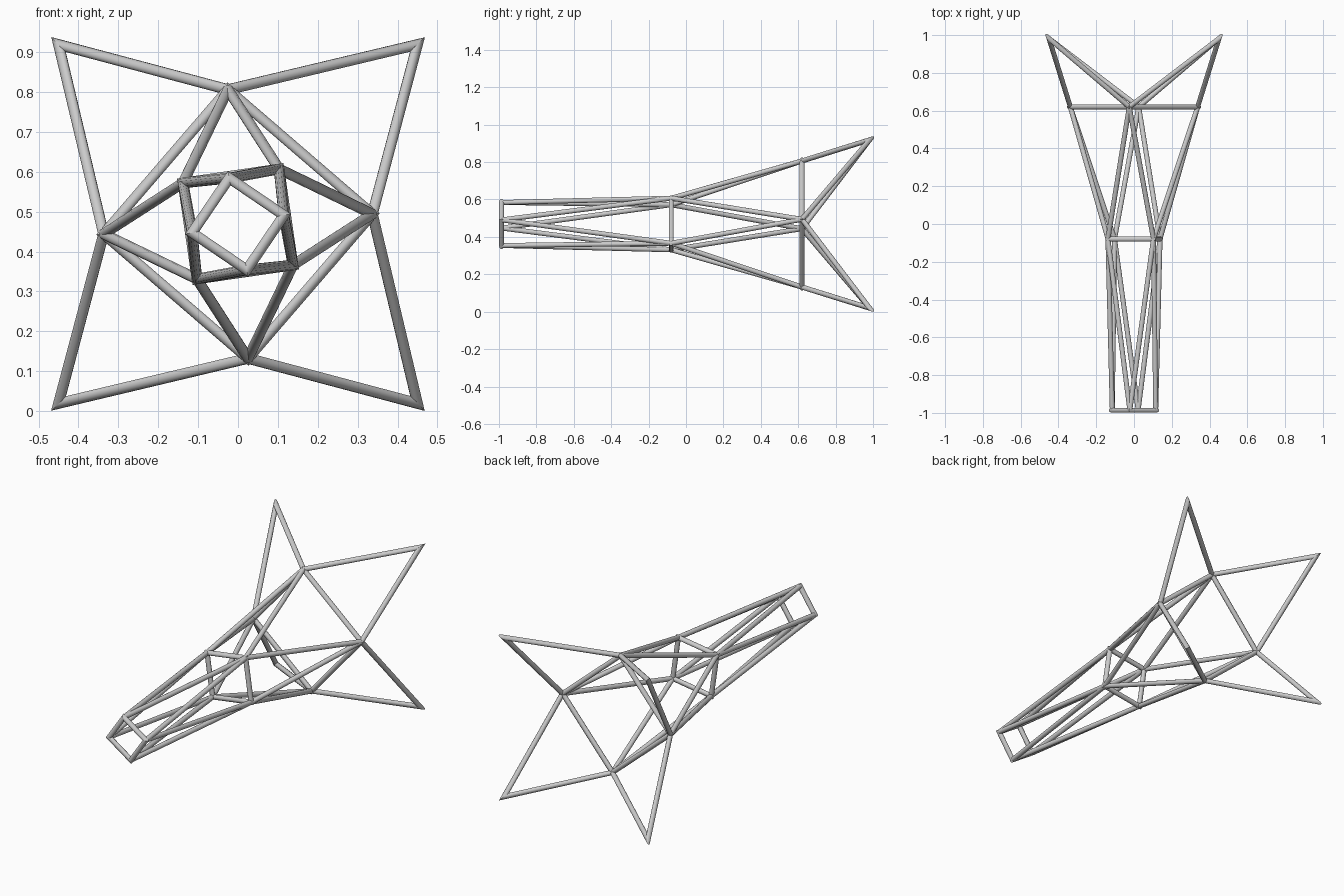
import bpy, bmesh, math
from mathutils import Vector

if "Cube" in bpy.data.objects:
    bpy.data.objects.remove(bpy.data.objects["Cube"])

RADIUS, SIDES, MID_Z = 0.0135, 12, 0.469

steel = bpy.data.materials.new("light steel grey")
steel.use_nodes = True
colour = (0.6, 0.6, 0.6, 1)
steel.diffuse_color = colour
steel.node_tree.nodes["Principled BSDF"].inputs["Base Color"].default_value = colour


def four(x, z, y):
    """One joint repeated in quarter turns about the long axis."""
    pts = []
    for _ in range(4):
        pts.append(Vector((x, y, MID_Z + z)))
        x, z = z, -x
    return pts


def add_tube(bm, a, b, cut_a=None, cut_b=None):
    """Straight tube whose ends are trimmed by the given plane normals."""
    d = (b - a).normalized()
    turn = d.to_track_quat('Z', 'Y')
    ends = []
    for p, n in ((a, cut_a or d), (b, cut_b or d)):
        ring = []
        for i in range(SIDES):
            t = math.tau * (i + 0.5) / SIDES
            off = turn @ Vector((math.cos(t), math.sin(t), 0)) * RADIUS
            ring.append(bm.verts.new(p + off - d * (off.dot(n) / d.dot(n))))
        ends.append(ring)
    for i in range(SIDES):
        j = (i + 1) % SIDES
        side = bm.faces.new((ends[0][i], ends[0][j], ends[1][j], ends[1][i]))
        side.smooth = True
    for cap in (bm.faces.new(ends[0][::-1]), bm.faces.new(ends[1])):
        for edge in cap.edges:
            edge.smooth = False


def finish(bm, name):
    mesh = bpy.data.meshes.new(name)
    bm.to_mesh(mesh)
    bm.free()
    mesh.materials.append(steel)
    bpy.context.collection.objects.link(bpy.data.objects.new(name, mesh))


def mitred_loop(name, pts):
    """Closed frame of tubes with mitred corners."""
    bm = bmesh.new()
    n = len(pts)
    dirs = [(pts[(i + 1) % n] - pts[i]).normalized() for i in range(n)]
    cuts = [(dirs[i - 1] + dirs[i]).normalized() for i in range(n)]
    for i in range(n):
        j = (i + 1) % n
        add_tube(bm, pts[i], pts[j], cuts[i], cuts[j])
    finish(bm, name)


def zigzag(name, ring_a, ring_b):
    """Straight struts from each joint to its two neighbours on the next ring."""
    bm = bmesh.new()
    for i in range(4):
        add_tube(bm, ring_a[i], ring_b[i])
        add_tube(bm, ring_a[i], ring_b[i - 1])
    finish(bm, name)


# Joints from the narrow front end to the flared tail
front = four(-0.022, 0.115, -0.986)
middle = four(0.103, 0.138, -0.079)
rear = four(-0.025, 0.337, 0.62)
tips = four(0.45, 0.45, 0.982)

# Square frames
mitred_loop("front_frame", front)
mitred_loop("middle_frame", middle)
mitred_loop("rear_frame", rear)

# Struts linking the frames
zigzag("front_struts", front, middle)
zigzag("rear_struts", rear, middle)

# Four pointed tail corners
mitred_loop("tail_points", [p for pair in zip(rear, tips) for p in pair])
